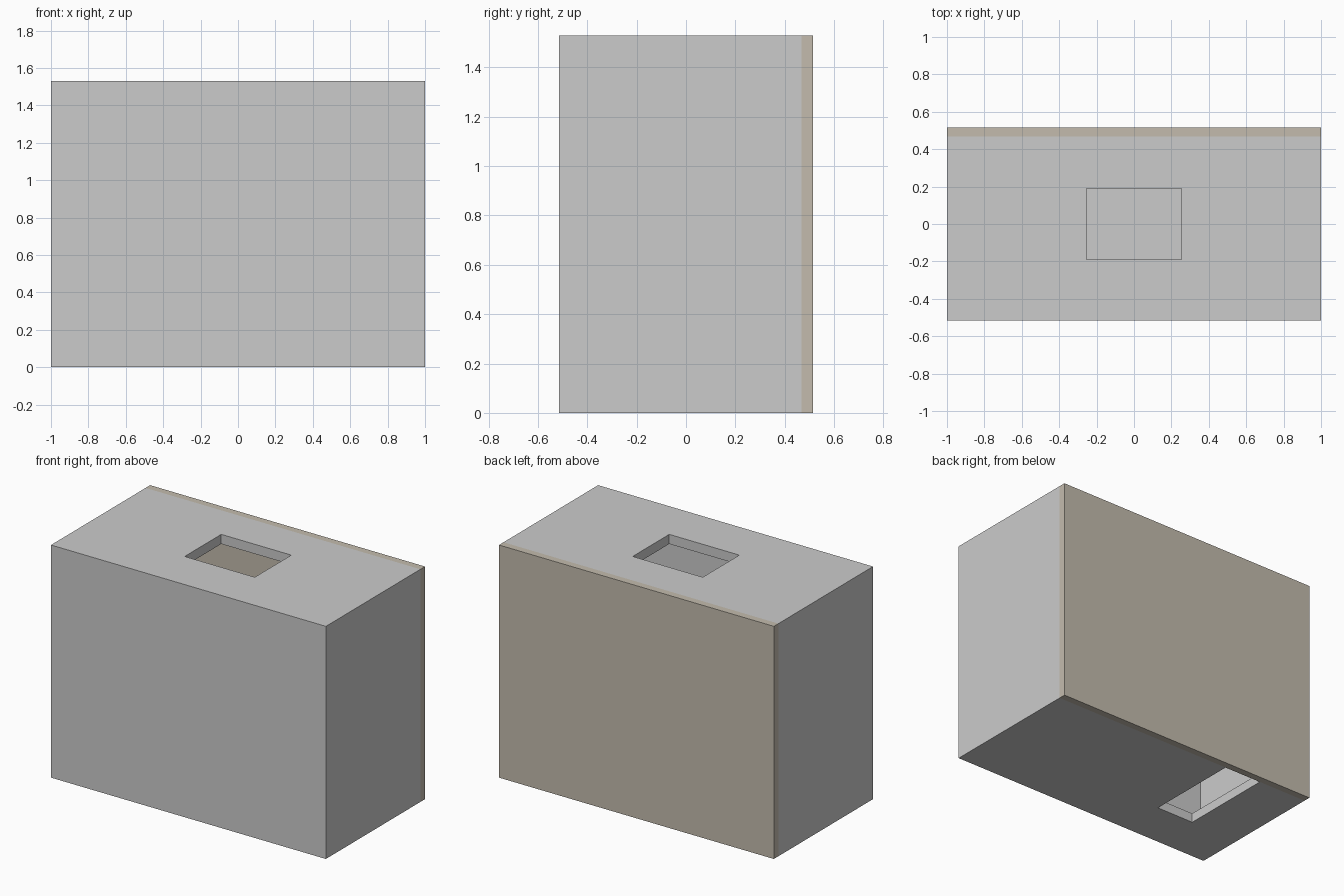
import bpy

if "Cube" in bpy.data.objects:
    bpy.data.objects.remove(bpy.data.objects["Cube"])

W, D, H = 2.0, 1.03, 1.53      # overall size
PANEL, WALL = 0.047, 0.063     # panel and frame thickness


def box(name, x0, x1, y0, y1, z0, z1):
    bpy.ops.mesh.primitive_cube_add(size=1, location=((x0 + x1) / 2, (y0 + y1) / 2, (z0 + z1) / 2))
    ob = bpy.context.object
    ob.name = name
    ob.scale = (x1 - x0, y1 - y0, z1 - z0)
    bpy.ops.object.transform_apply(location=False, rotation=False, scale=True)
    return ob


def cut(target, *bounds):
    cutter = box("cutter", *bounds)
    cutter.hide_render = True
    mod = target.modifiers.new("cut", 'BOOLEAN')
    mod.operation = 'DIFFERENCE'
    mod.solver = 'EXACT'
    mod.object = cutter
    bpy.context.view_layer.objects.active = target
    bpy.ops.object.modifier_apply(modifier=mod.name)
    bpy.data.objects.remove(cutter, do_unlink=True)


x, y = W / 2, D / 2
yi = y - PANEL

# frame: top, bottom and two sides in one ring
frame = box("frame", -x, x, -yi, yi, 0, H)
cut(frame, -x + WALL, x - WALL, -y, y, WALL, H - WALL)
# handle opening in the top
cut(frame, -0.255, 0.255, -0.19, 0.19, H - 0.2, H + 0.2)
# notch in the bottom, running to the back panel
cut(frame, -0.635, -0.355, -0.19, y, -0.2, 0.2)

# front and back panels
box("front_panel", -x, x, -y, -yi, 0, H)
back = box("back_panel", -x, x, yi, y, 0, H)
tan = bpy.data.materials.new("tan")
tan.diffuse_color = (0.55, 0.50, 0.42, 1)
tan.use_nodes = True
tan.node_tree.nodes["Principled BSDF"].inputs["Base Color"].default_value = tan.diffuse_color
back.data.materials.append(tan)
